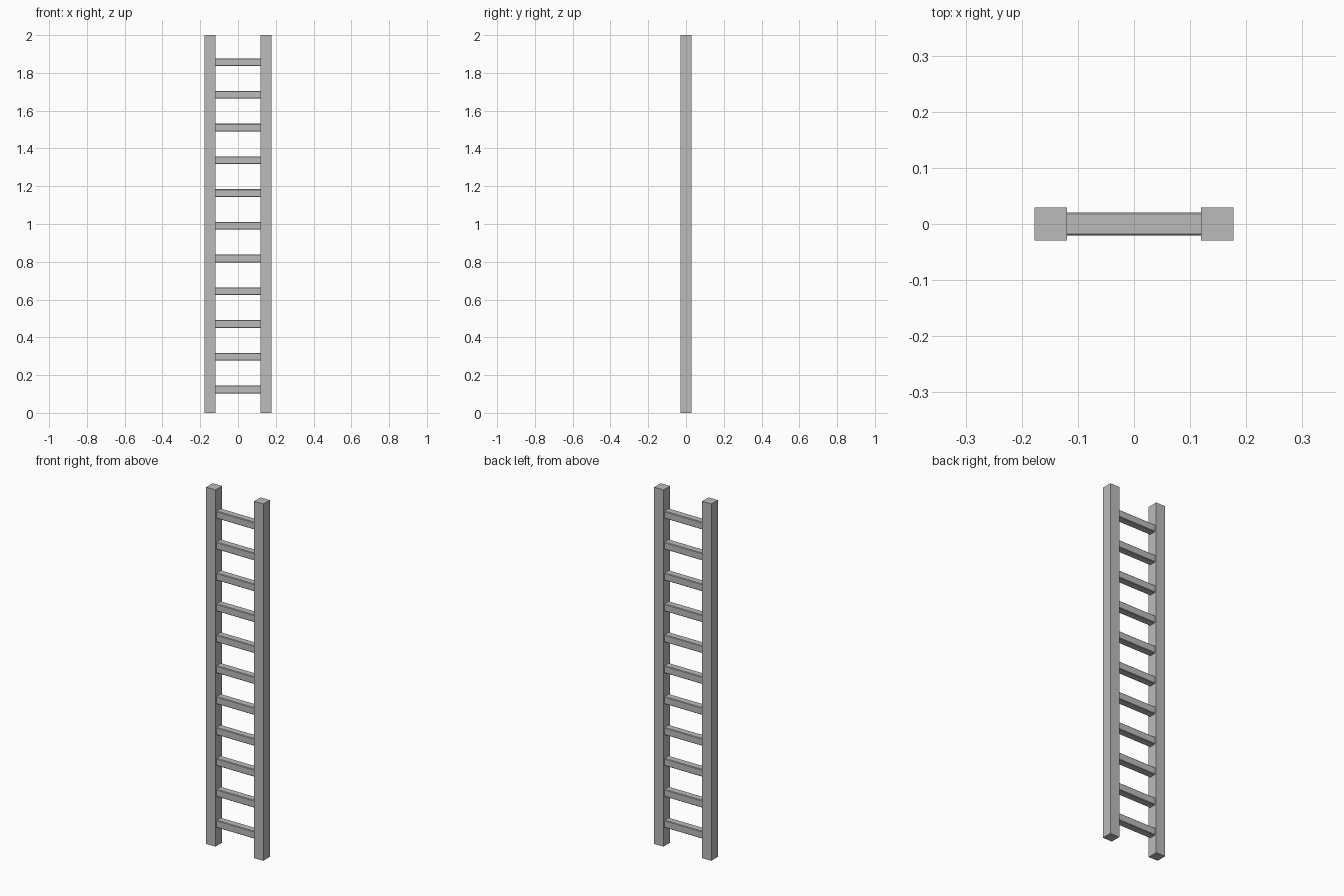
import bpy

if "Cube" in bpy.data.objects:
    bpy.data.objects.remove(bpy.data.objects["Cube"], do_unlink=True)

# Plain grey finish
grey = bpy.data.materials.new("grey")
grey.use_nodes = True
colour = (0.5, 0.5, 0.5, 1)
grey.diffuse_color = colour
grey.node_tree.nodes["Principled BSDF"].inputs["Base Color"].default_value = colour


def box(name, centre, size, chamfer=0):
    bpy.ops.mesh.primitive_cube_add(size=1, location=centre)
    obj = bpy.context.object
    obj.name = name
    obj.scale = size
    bpy.ops.object.transform_apply(location=False, rotation=False, scale=True)
    obj.data.materials.append(grey)
    if chamfer:
        # Chamfer only the long edges, which run along x
        weights = obj.data.attributes.new("bevel_weight_edge", "FLOAT", "EDGE")
        for edge in obj.data.edges:
            a, b = (obj.data.vertices[i].co for i in edge.vertices)
            weights.data[edge.index].value = float(abs(a.x - b.x) > 0.01)
        bevel = obj.modifiers.new("chamfer", "BEVEL")
        bevel.limit_method = "WEIGHT"
        bevel.width = chamfer
        bevel.segments = 1
    return obj


# Upright rails
RAIL = 0.058
RAIL_X = 0.148
for side, sign in (("left", 1), ("right", -1)):
    box(f"{side}_rail", (sign * RAIL_X, 0, 1), (RAIL, RAIL, 2))

# Evenly spaced rungs, ending at the inner faces of the rails
RUNGS = 11
FIRST_Z, LAST_Z = 0.124, 1.857
step = (LAST_Z - FIRST_Z) / (RUNGS - 1)
for i in range(RUNGS):
    box(f"rung_{i + 1}", (0, 0, FIRST_Z + i * step),
        (2 * RAIL_X - RAIL, 0.041, 0.041), chamfer=0.003)
